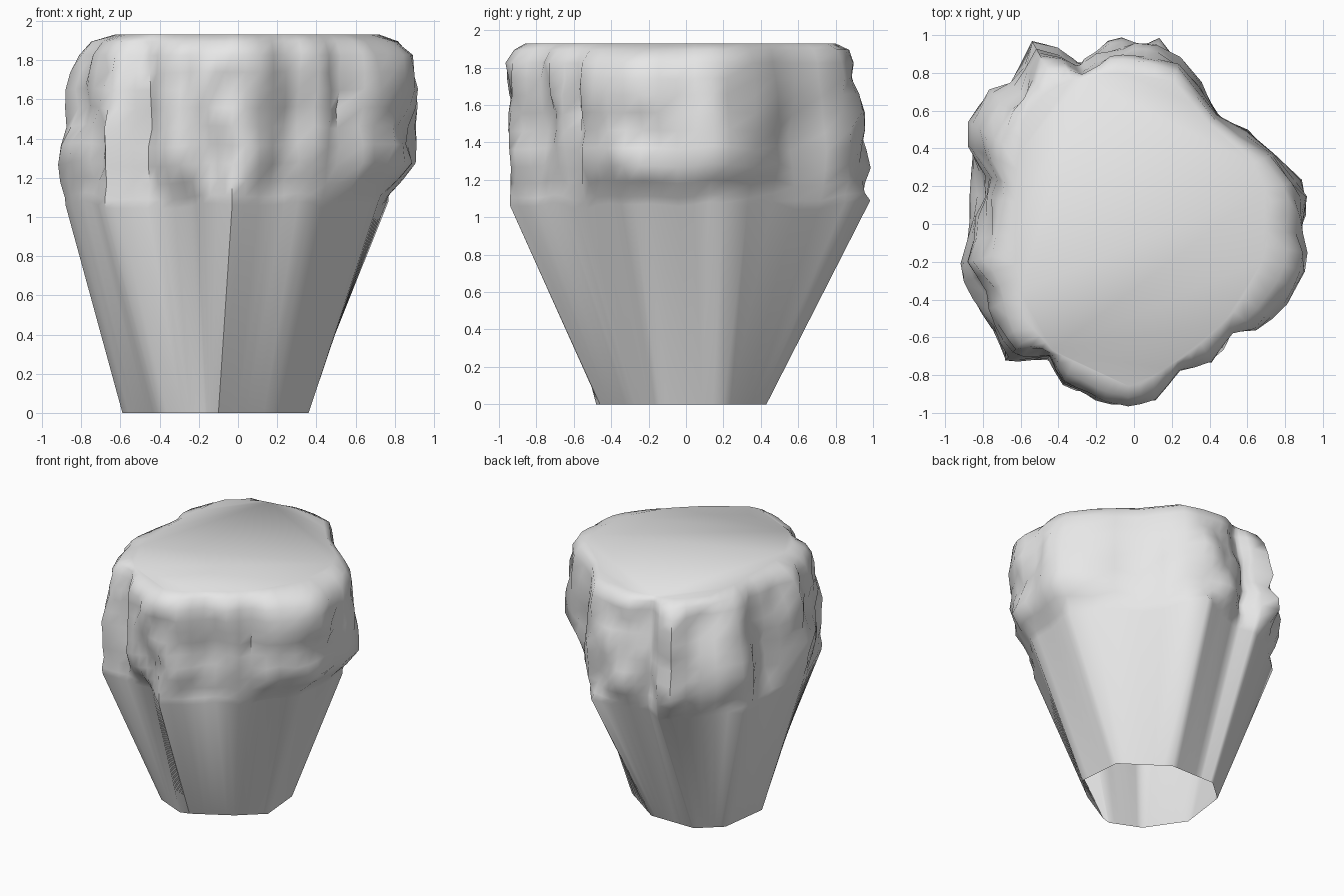
import bpy, bmesh, math
from mathutils import Vector, noise

old = bpy.data.objects.get("Cube")
if old:
    bpy.data.objects.remove(old, do_unlink=True)

HEIGHT = 1.93
NECK = 1.06
STEPS = 6           # subdivisions along each side of the tapered base

# Outlines, all counter-clockwise from the back
foot = [(0, .43), (-.25, .43), (-.37, .43), (-.54, .28), (-.59, -.1), (-.4, -.38),
        (-.17, -.48), (-.1, -.46), (.18, -.3), (.36, -.14), (.33, .2)]
neck = [(.13, .97), (-.25, .83), (-.39, .9), (-.85, .52), (-.88, -.2), (-.68, -.72),
        (-.25, -.73), (-.03, -.94), (.37, -.66), (.71, -.28), (.76, .2)]
bulge = [(-.13, 1), (-.3, .87), (-.45, .98), (-.56, .98), (-.64, .78), (-.79, .7),
         (-.88, .55), (-.88, .35), (-.8, .26), (-.87, .05), (-.88, -.05),
         (-.95, -.24), (-.78, -.58), (-.7, -.76), (-.47, -.74), (-.4, -.88),
         (-.2, -.97), (0, -1), (.17, -.93), (.2, -.8), (.44, -.75), (.55, -.56),
         (.69, -.58), (.86, -.38), (.93, -.2), (.9, -.03), (.94, .12), (.88, .27),
         (.77, .35), (.68, .49), (.53, .52), (.33, .79), (.2, .96)]
crown = [(-.1, .8), (-.35, .76), (-.58, .62), (-.63, .2), (-.63, -.2), (-.58, -.5),
         (-.42, -.68), (0, -.87), (.3, -.68), (.52, -.48), (.68, -.2),
         (.73, .1), (.62, .35), (.42, .5), (.2, .77)]


def resample(outline):
    """Split every side of an outline into equal steps."""
    pts = [Vector(p) for p in outline]
    return [a.lerp(b, s / STEPS)
            for a, b in zip(pts, pts[1:] + pts[:1]) for s in range(STEPS)]


def reach(outline, d):
    """Distance from the axis to the outline along unit direction d."""
    best = 0
    pts = [Vector(p) for p in outline]
    for a, b in zip(pts, pts[1:] + pts[:1]):
        e = b - a
        den = d.cross(e)
        if abs(den) < 1e-9:
            continue
        s = a.cross(d) / den
        if -1e-6 <= s <= 1 + 1e-6:
            best = max(best, a.cross(e) / den)
    return best


def lump(d, z, freq, seed):
    return noise.noise(Vector((d.x * freq, d.y * freq, z * freq * .8 + seed)))


lower = resample(foot)
upper = resample(neck)
dirs = [p.normalized() for p in upper]

# Tapered base, open underneath
rings = [[(p.x, p.y, 0) for p in lower]]
hems = [NECK + .05 * lump(d, 0, 3, 5) for d in dirs]
rings.append([(*lo.lerp(up, h / NECK), h)
              for lo, up, h in zip(lower, upper, hems)])

# Craggy rim: (height fraction, share of bulge over neck, share of crown)
profile = [(.05, .15, 0), (.14, .55, 0), (.24, .95, 0), (.35, 1, 0), (.46, .92, 0),
           (.57, .95, 0), (.68, 1, 0), (.78, 1, .03), (.88, 1, .12),
           (.96, 1, .5), (1, 1, 1)]
for t, swell, top in profile:
    ring = []
    for d, up, h in zip(dirs, upper, hems):
        z = h + (HEIGHT - h) * t
        r = up.length * (1 - swell) + reach(bulge, d) * swell
        # Sides and back lean inwards near the top, the front overhangs
        lean = max(0, t - .4) * (.22 * max(0, -d.x) + .14 * max(0, d.y))
        lean += (1 - t) * .06 * max(0, -d.y) * swell
        crag = max(0, lump(d, z, 4, 1)) * .11 + max(0, lump(d, z, 8, 9)) * .08
        r *= 1 - (lean + crag * min(1, t * 5)) * (1 - top)
        r += (reach(crown, d) - r) * top
        ring.append((d.x * r, d.y * r, z))
    rings.append(ring)

bm = bmesh.new()
loops = [[bm.verts.new(c) for c in ring] for ring in rings]
count = len(dirs)
for a, b in zip(loops, loops[1:]):
    for i in range(count):
        j = (i + 1) % count
        bm.faces.new((a[i], a[j], b[j], b[i]))
bm.faces.new(loops[-1])
mesh = bpy.data.meshes.new("craggy_stump")
bm.to_mesh(mesh)
bm.free()

stump = bpy.data.objects.new("craggy_stump", mesh)
bpy.context.collection.objects.link(stump)

# Plain grey stone
grey = bpy.data.materials.new("light_grey")
grey.use_nodes = True
colour = (.8, .8, .8, 1)
grey.diffuse_color = colour
for node in grey.node_tree.nodes:
    if node.type == "BSDF_PRINCIPLED":
        node.inputs["Base Color"].default_value = colour
mesh.materials.append(grey)

bpy.ops.object.select_all(action="DESELECT")
stump.select_set(True)
bpy.context.view_layer.objects.active = stump
bpy.ops.object.shade_smooth_by_angle(angle=math.radians(60))
